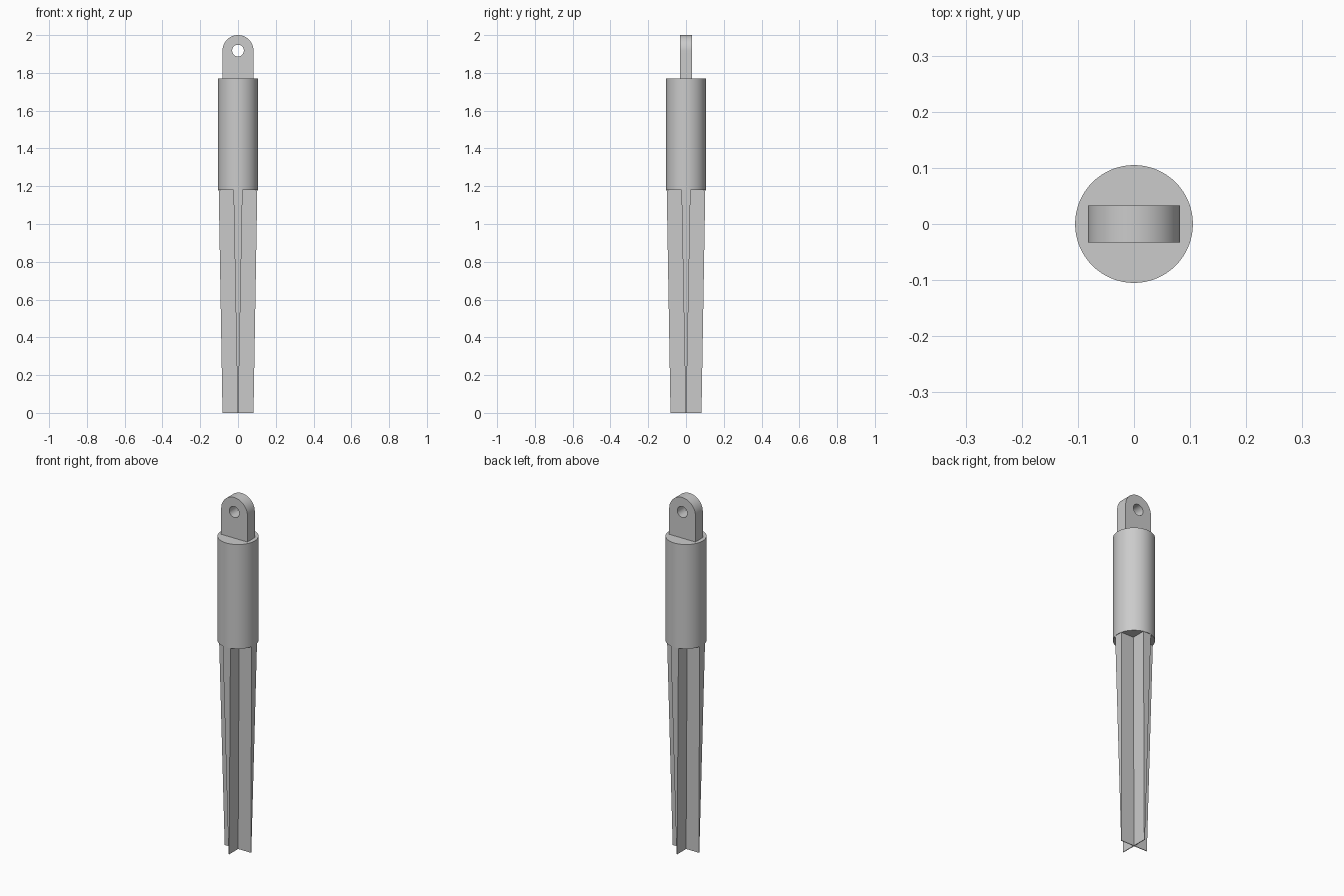
import bpy, bmesh, math

if "Cube" in bpy.data.objects:
    bpy.data.objects.remove(bpy.data.objects["Cube"], do_unlink=True)

# Plain grey metal
metal = bpy.data.materials.new("grey_metal")
metal.use_nodes = True
GREY = (0.6, 0.6, 0.6, 1)
metal.diffuse_color = GREY
metal.node_tree.nodes["Principled BSDF"].inputs["Base Color"].default_value = GREY

COLLAR_R, COLLAR_Z0, COLLAR_Z1 = 0.105, 1.18, 1.77
TAB_R, TAB_DEPTH, EYE_Z, EYE_R = 0.082, 0.066, 1.918, 0.031


def finish(bm, name, smooth=False):
    """Turn a bmesh into a finished object."""
    bmesh.ops.recalc_face_normals(bm, faces=bm.faces)
    mesh = bpy.data.meshes.new(name)
    bm.to_mesh(mesh)
    bm.free()
    mesh.materials.append(metal)
    obj = bpy.data.objects.new(name, mesh)
    bpy.context.collection.objects.link(obj)
    if smooth:
        bpy.ops.object.select_all(action="DESELECT")
        obj.select_set(True)
        bpy.context.view_layer.objects.active = obj
        bpy.ops.object.shade_smooth_by_angle(angle=math.radians(30))
    return obj


def cross_section(bm, radius, half, z):
    """Ring of vertices forming a plus-shaped outline."""
    ring = []
    for i in range(4):
        c, s = round(math.cos(i * math.pi / 2)), round(math.sin(i * math.pi / 2))
        for x, y in ((radius, -half), (radius, half), (half, half)):
            ring.append(bm.verts.new((x * c - y * s, x * s + y * c, z)))
    return ring


# Four-finned tapering stake
bm = bmesh.new()
low = cross_section(bm, 0.082, 0.002, 0)
high = cross_section(bm, 0.102, 0.024, COLLAR_Z0)
bm.faces.new(low)
bm.faces.new(high)
for i in range(len(low)):
    j = (i + 1) % len(low)
    bm.faces.new((low[i], low[j], high[j], high[i]))
finish(bm, "finned_stake")

# Round collar
bm = bmesh.new()
bmesh.ops.create_cone(bm, cap_ends=True, segments=64, radius1=COLLAR_R,
                      radius2=COLLAR_R, depth=COLLAR_Z1 - COLLAR_Z0)
bmesh.ops.translate(bm, verts=bm.verts, vec=(0, 0, (COLLAR_Z0 + COLLAR_Z1) / 2))
finish(bm, "collar", True)

# Round-topped tab with an eye: strips between the hole and the outline
bm = bmesh.new()
SEGMENTS = 64
rings = []
for y in (-TAB_DEPTH / 2, TAB_DEPTH / 2):
    inner, outer = [], []
    for i in range(SEGMENTS):
        a = 2 * math.pi * i / SEGMENTS
        c, s = math.cos(a), math.sin(a)
        inner.append(bm.verts.new((EYE_R * c, y, EYE_Z + EYE_R * s)))
        if s > -1e-6:
            x, z = TAB_R * c, EYE_Z + TAB_R * s
        else:
            # Lower half follows the straight sides and base
            reach = min(TAB_R / max(abs(c), 1e-6), TAB_R / -s)
            x, z = reach * c, EYE_Z + reach * s * (EYE_Z - COLLAR_Z1) / TAB_R
        outer.append(bm.verts.new((x, y, z)))
    rings.append((inner, outer))
(fi, fo), (bi, bo) = rings
for i in range(SEGMENTS):
    j = (i + 1) % SEGMENTS
    for p, q in ((fi, fo), (fo, bo), (bo, bi), (bi, fi)):
        bm.faces.new((p[i], p[j], q[j], q[i]))
finish(bm, "eye_tab", True)
